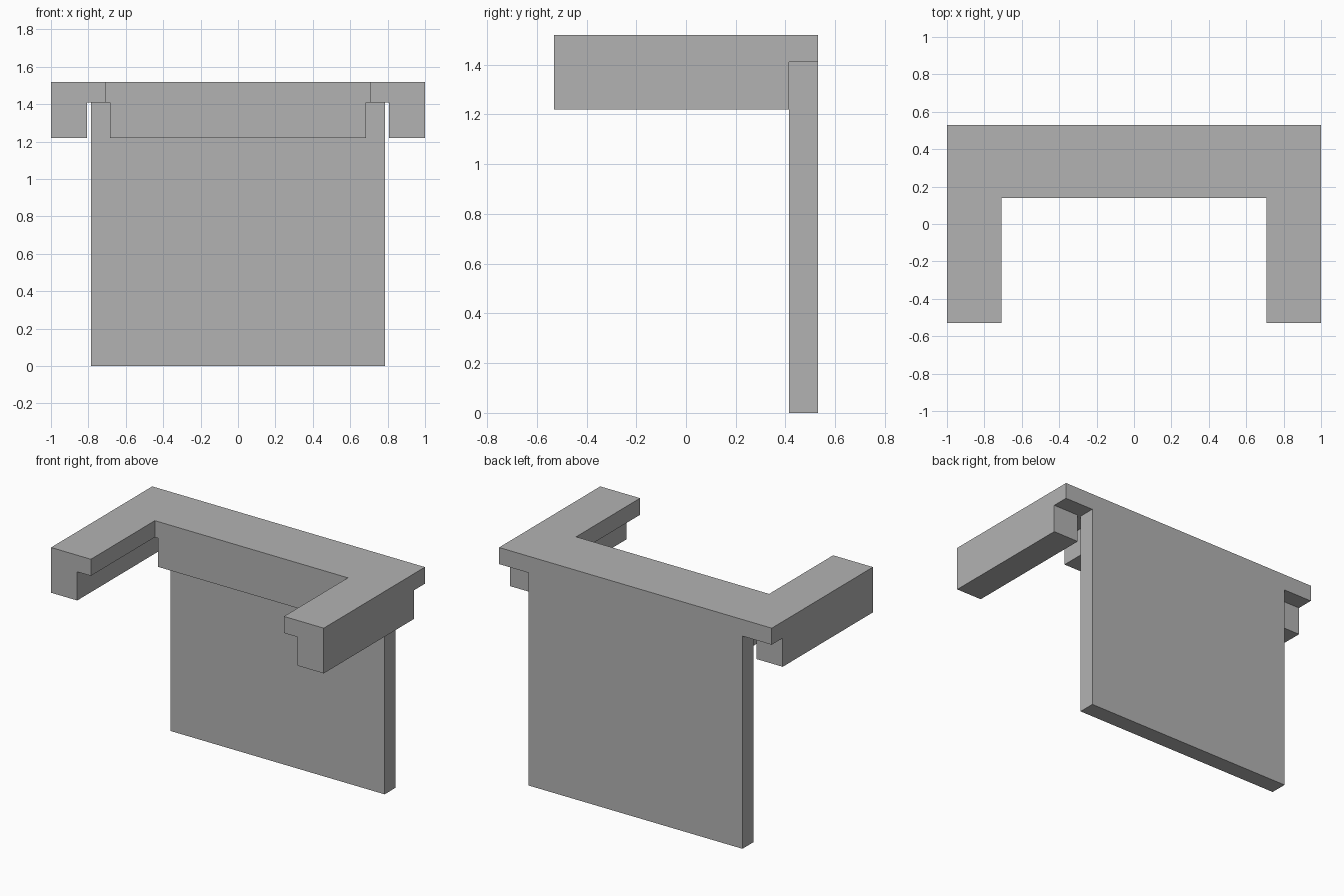
import bpy
import bmesh

cube = bpy.data.objects.get("Cube")
if cube:
    bpy.data.objects.remove(cube, do_unlink=True)

# Single plain grey finish
grey = bpy.data.materials.new("plain grey")
grey.use_nodes = True
colour = (0.45, 0.45, 0.45, 1.0)
grey.diffuse_color = colour
grey.node_tree.nodes["Principled BSDF"].inputs["Base Color"].default_value = colour


def extrude_outline(name, outline, bottom, top):
    """Raise a flat outline in x and y into a solid between two heights."""
    bm = bmesh.new()
    face = bm.faces.new([bm.verts.new((x, y, bottom)) for x, y in outline])
    grown = bmesh.ops.extrude_face_region(bm, geom=[face])
    verts = [v for v in grown["geom"] if isinstance(v, bmesh.types.BMVert)]
    bmesh.ops.translate(bm, verts=verts, vec=(0, 0, top - bottom))
    bmesh.ops.recalc_face_normals(bm, faces=bm.faces)
    mesh = bpy.data.meshes.new(name)
    bm.to_mesh(mesh)
    bm.free()
    mesh.materials.append(grey)
    obj = bpy.data.objects.new(name, mesh)
    bpy.context.collection.objects.link(obj)
    return obj


def block(name, x0, x1, y0, y1, bottom, top):
    return extrude_outline(name, [(x0, y0), (x1, y0), (x1, y1), (x0, y1)], bottom, top)


BACK, FRONT = 0.53, -0.53
PANEL_FRONT = 0.415
INNER_X, INNER_Y = 0.708, 0.14
RIM, UNDERSIDE, TOP = 1.22, 1.41, 1.52

# U-shaped top slab
extrude_outline("top_slab", [
    (-1, FRONT), (-INNER_X, FRONT), (-INNER_X, INNER_Y), (INNER_X, INNER_Y),
    (INNER_X, FRONT), (1, FRONT), (1, BACK), (-1, BACK)], UNDERSIDE, TOP)

# Upright back panel
block("back_panel", -0.785, 0.785, PANEL_FRONT, BACK, 0, UNDERSIDE)

# Bar under the slab, in front of the panel
block("cross_bar", -0.685, 0.685, INNER_Y, PANEL_FRONT, RIM, UNDERSIDE)

# Rails under the outer edges of both arms
for side, sign in (("left", 1), ("right", -1)):
    x0, x1 = sorted((sign * 0.808, sign * 1.0))
    block(side + "_arm_rail", x0, x1, FRONT, PANEL_FRONT, RIM, UNDERSIDE)
